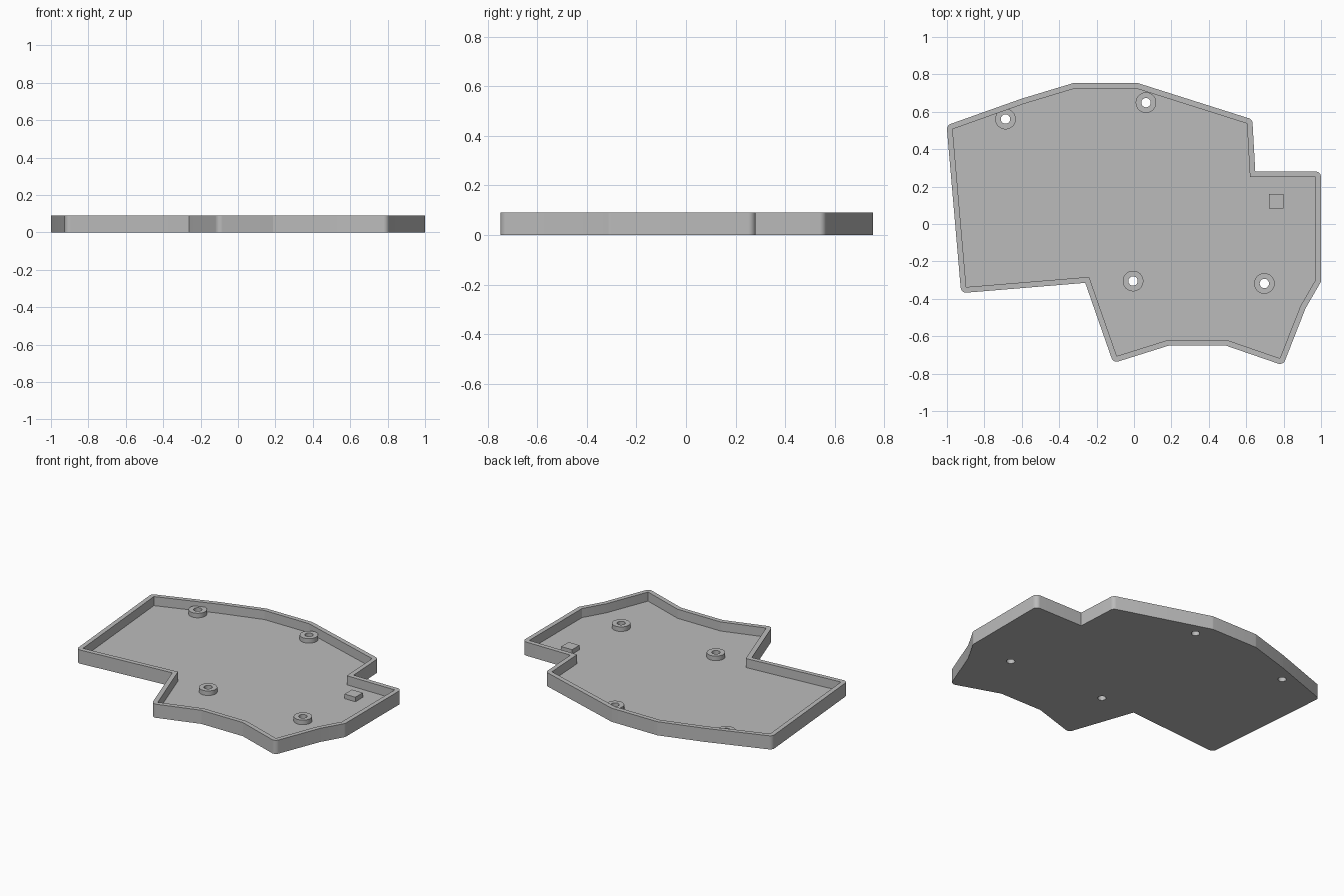
import bpy
import bmesh
from math import radians, ceil
from mathutils import Vector, Matrix

if "Cube" in bpy.data.objects:
    bpy.data.objects.remove(bpy.data.objects["Cube"])

HEIGHT, FLOOR, BOSS_TOP, WALL = 0.09, 0.03, 0.06, 0.03
BOSS_R, HOLE_R = 0.055, 0.025

grey = bpy.data.materials.new("grey plastic")
grey.use_nodes = True
grey.diffuse_color = (0.5, 0.5, 0.5, 1)
grey.node_tree.nodes["Principled BSDF"].inputs["Base Color"].default_value = (0.5, 0.5, 0.5, 1)

# Inner edge of the wall, counter-clockwise
INNER = [Vector(p) for p in (
    (-0.897, -0.337), (-0.24, -0.283), (-0.092, -0.706), (0.182, -0.62),
    (0.496, -0.62), (0.78, -0.718), (0.89, -0.438), (0.97, -0.3),
    (0.97, 0.251), (0.62, 0.251), (0.604, 0.537), (0.011, 0.725),
    (-0.315, 0.725), (-0.593, 0.641), (-0.97, 0.507))]
SCREWS = [(-0.687, 0.561), (0.064, 0.649), (-0.005, -0.305), (0.697, -0.318)]


def offset_outline(points, dist):
    """Offset outward: rounded outer corners, mitred inward corners."""
    result = []
    for i, p in enumerate(points):
        a = (p - points[i - 1]).normalized()
        b = (points[(i + 1) % len(points)] - p).normalized()
        n0, n1 = Vector((a.y, -a.x)), Vector((b.y, -b.x))
        if a.cross(b) < 0:
            result.append(p + (n0 + n1) * dist / (1 + n0.dot(n1)))
            continue
        turn = n0.angle(n1)
        steps = max(1, ceil(turn / radians(6)))
        for k in range(steps + 1):
            result.append(p + Matrix.Rotation(turn * k / steps, 2) @ n0 * dist)
    return result


def prism(name, points, z0, z1):
    bm = bmesh.new()
    face = bm.faces.new([bm.verts.new((p.x, p.y, z0)) for p in points])
    top = bmesh.ops.extrude_face_region(bm, geom=[face])["geom"]
    moved = [v for v in top if isinstance(v, bmesh.types.BMVert)]
    bmesh.ops.translate(bm, verts=moved, vec=(0, 0, z1 - z0))
    bmesh.ops.recalc_face_normals(bm, faces=bm.faces)
    mesh = bpy.data.meshes.new(name)
    bm.to_mesh(mesh)
    bm.free()
    mesh.materials.append(grey)
    obj = bpy.data.objects.new(name, mesh)
    bpy.context.collection.objects.link(obj)
    return obj


def circle(centre, radius, sides=48):
    return [Vector(centre) + Matrix.Rotation(radians(360 * i / sides), 2) @ Vector((radius, 0))
            for i in range(sides)]


def select_only(obj):
    bpy.ops.object.select_all(action='DESELECT')
    obj.select_set(True)
    bpy.context.view_layer.objects.active = obj


def cut(obj, cutter):
    select_only(obj)
    mod = obj.modifiers.new("cut", 'BOOLEAN')
    mod.operation = 'DIFFERENCE'
    mod.solver = 'EXACT'
    mod.object = cutter
    bpy.ops.object.modifier_apply(modifier=mod.name)


def smooth(obj):
    select_only(obj)
    bpy.ops.object.shade_smooth_by_angle(angle=radians(9))


# Tray with a recessed floor
tray = prism("tray", offset_outline(INNER, WALL), 0, HEIGHT)
pocket = prism("pocket_cutter", INNER, FLOOR, HEIGHT + 0.1)
cut(tray, pocket)
bpy.data.objects.remove(pocket)

# Screw bosses with holes through the floor
for number, centre in enumerate(SCREWS, 1):
    boss = prism(f"screw_boss_{number}", circle(centre, BOSS_R), FLOOR, BOSS_TOP)
    drill = prism("hole_cutter", circle(centre, HOLE_R), -0.1, HEIGHT + 0.1)
    cut(tray, drill)
    cut(boss, drill)
    bpy.data.objects.remove(drill)
    smooth(boss)
smooth(tray)

# Small support block
corners = [Vector(p) for p in ((0.721, 0.083), (0.8, 0.083), (0.8, 0.16), (0.721, 0.16))]
prism("support_block", corners, FLOOR, BOSS_TOP)
